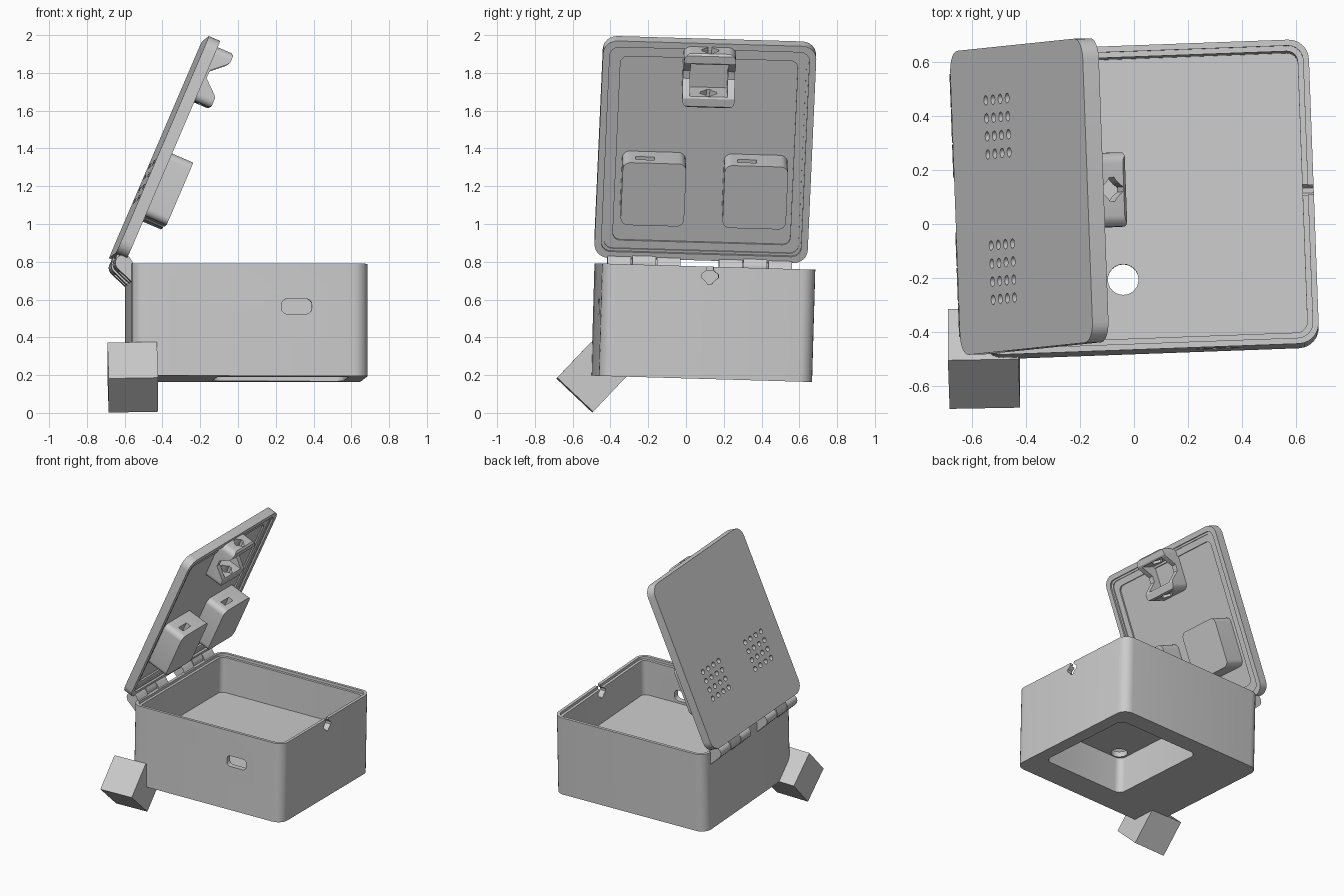
import bpy, bmesh, math
from mathutils import Matrix, Vector

if "Cube" in bpy.data.objects:
    bpy.data.objects.remove(bpy.data.objects["Cube"])

# Frames: slightly tilted box body (origin at rim centre) and opened lid
BODY = (Matrix.Translation((0.043, 0.10, 0.775)) @ Matrix.Rotation(math.radians(-1.65), 4, 'X')
        @ Matrix.Rotation(math.radians(2.1), 4, 'Z'))
A = math.radians(23.2)
a, b = math.sin(A), math.cos(A)
LID = BODY @ Matrix(((a, 0, b, -0.708), (0, -1, 0, 0), (b, 0, -a, 0.057), (0, 0, 0, 1)))
ALONG_Y = Matrix.Rotation(math.pi / 2, 4, 'X')                      # outline in x-z
ALONG_X = Matrix(((0, 0, 1, 0), (1, 0, 0, 0), (0, 1, 0, 0), (0, 0, 0, 1)))  # outline in y-z
W, D, H = 1.25, 1.13, 0.595


def add(name, bm, frame):
    bmesh.ops.recalc_face_normals(bm, faces=bm.faces)
    me = bpy.data.meshes.new(name)
    bm.to_mesh(me)
    bm.free()
    ob = bpy.data.objects.new(name, me)
    ob.matrix_world = frame
    bpy.context.collection.objects.link(ob)
    return ob


def prism(name, outlines, z0, z1, frame):
    """Extrude one or several separate outlines from z0 to z1."""
    bm = bmesh.new()
    for pts in outlines:
        lo = [bm.verts.new((x, y, z0)) for x, y in pts]
        hi = [bm.verts.new((x, y, z1)) for x, y in pts]
        bm.faces.new(lo[::-1])
        bm.faces.new(hi)
        for i in range(len(pts)):
            j = (i + 1) % len(pts)
            bm.faces.new((lo[i], lo[j], hi[j], hi[i]))
    return add(name, bm, frame)


def rrect(x0, x1, y0, y1, r, n=6):
    pts = []
    for k, (cx, cy) in enumerate(((x1 - r, y1 - r), (x0 + r, y1 - r), (x0 + r, y0 + r), (x1 - r, y0 + r))):
        for i in range(n + 1):
            t = (k + i / n) * math.pi / 2
            pts.append((cx + r * math.cos(t), cy + r * math.sin(t)))
    return pts


def rect(x0, x1, y0, y1):
    return [(x0, y0), (x1, y0), (x1, y1), (x0, y1)]


def circle(cx, cy, r, n=24):
    return [(cx + r * math.cos(2 * math.pi * i / n), cy + r * math.sin(2 * math.pi * i / n)) for i in range(n)]


def keyed(cx, cy):
    """Round hole with four small lobes."""
    pts = []
    for i in range(16):
        t = 2 * math.pi * (i + 0.5) / 16
        r = 0.046 if i % 4 in (0, 3) else 0.036
        pts.append((cx + r * math.cos(t), cy + r * math.sin(t)))
    return pts


cutters = []


def cut(ob, cutter):
    cutter.hide_render = True
    if cutter not in cutters:
        cutters.append(cutter)
    m = ob.modifiers.new("cut", 'BOOLEAN')
    m.object, m.operation, m.solver = cutter, 'DIFFERENCE', 'EXACT'


def centred(inset, r):
    return rrect(-W / 2 + inset, W / 2 - inset, -D / 2 + inset, D / 2 - inset, r)


# Box with interior, rim step, underside pocket and openings
box = prism("box_body", [centred(0, 0.075)], -H, 0, BODY)
cut(box, prism("interior", [centred(0.042, 0.04)], -0.285, 0.1, BODY))
cut(box, prism("rim_step", [centred(0.022, 0.055)], -0.02, 0.12, BODY))
cut(box, prism("pocket", [rrect(-0.165, 0.53, -0.36, 0.43, 0.05)], -0.7, -0.325, BODY))
cut(box, prism("cable_hole", [circle(-0.094, -0.295, 0.057)], -0.4, -0.2, BODY))
cut(box, prism("port", [rrect(0.167, 0.327, -0.267, -0.187, 0.03)], 0.5, 0.65, BODY @ ALONG_Y))
cut(box, prism("key_hole", [keyed(0.005, -0.05)], 0.54, 0.7, BODY @ ALONG_X))
cut(box, prism("key_slit", [rect(-0.012, 0.022, -0.04, 0.05)], 0.54, 0.7, BODY @ ALONG_X))

# Lid plate with stepped inner recess
lid = prism("lid_plate", [rrect(0, W, -D / 2, D / 2, 0.075)], 0, 0.065, LID)
for inset, r, depth in ((0.036, 0.05, 0.052), (0.05, 0.045, 0.045), (0.095, 0.04, 0.034)):
    cut(lid, prism("recess", [rrect(inset, W - inset, -D / 2 + inset, D / 2 - inset, r)], depth, 0.1 + inset, LID))

# Speaker housings, each behind a 4 x 4 grid of holes
holes = [circle(0.425 + (i - 1.5) * 0.067, side * 0.27 + (j - 1.5) * 0.067, 0.018, 16)
         for side in (-1, 1) for i in range(4) for j in range(4)]
grille = prism("grille_holes", holes, -0.05, 0.07, LID)
cut(lid, grille)
speakers = []
for side in (-1, 1):
    c = side * 0.27
    sp = prism("speaker_housing", [rrect(0.245, 0.605, c - 0.168, c + 0.168, 0.04)], 0.03, 0.19, LID)
    cut(sp, grille)
    cut(sp, prism("plug_slot", [rect(c, c + 0.1, 0.105, 0.145)], 0.54, 0.65, LID @ ALONG_X))
    speakers.append(sp)

# Latch bracket: two tall tabs joined by low rails
profile = [(0.92, 0.03), (0.92, 0.155), (0.93, 0.168), (0.975, 0.168), (0.99, 0.158), (1.055, 0.085),
           (1.1, 0.085), (1.165, 0.158), (1.18, 0.168), (1.22, 0.168), (1.23, 0.155), (1.23, 0.03)]
latch = prism("latch_bracket", [profile], -0.138, 0.138, LID @ ALONG_Y)
cut(latch, prism("latch_pocket", [rect(0.985, 1.17, -0.1, 0.1)], 0.02, 0.3, LID))
cut(latch, prism("latch_bore", [keyed(0, 0.108)], 0.85, 1.3, LID @ ALONG_X))
trim = [rrect(0.8, 1.4, -0.3, 0.3, 0.02), rrect(0.92, 1.23, -0.138, 0.138, 0.04)]
rounder = prism("latch_rounder", [trim[1]], 0.0, 0.3, LID)
cut(latch, rounder)
latch.modifiers[-1].operation = 'INTERSECT'


# Hinges: hull of the pin barrel and its anchor on the box wall or lid edge
def knuckle(name, anchor, v0, v1):
    bm = bmesh.new()
    for v in (v0, v1):
        for x, z in circle(-0.668, 0.005, 0.043, 20) + anchor:
            bm.verts.new((x, v, z))
    res = bmesh.ops.convex_hull(bm, input=bm.verts)
    loose = [e for e in bm.verts if not e.link_faces]
    bmesh.ops.delete(bm, geom=loose, context='VERTS')
    bmesh.ops.dissolve_limit(bm, angle_limit=0.01, verts=bm.verts, edges=bm.edges)
    return add(name, bm, BODY)


wall = [(-0.615, -0.105), (-0.615, 0.0)]
to_lid = LID.to_3x3()
edge = [(-0.708 + a * s + b * n, 0.057 + b * s - a * n) for s, n in ((0.02, 0.01), (0.02, 0.06))]
hinges = []
for c in (-0.3, 0.29):
    for k in (-1, 0, 1):
        m = c + k * 0.131
        hinges.append(knuckle("lid_knuckle" if k == 0 else "box_knuckle", wall if k else edge, m - 0.062, m + 0.062))
    hinges.append(prism("hinge_pin", [circle(-0.668, 0.005, 0.025)], -c - 0.19, -c + 0.19, BODY @ ALONG_Y))

# Loose cube resting on one edge at the front left corner
bm = bmesh.new()
bmesh.ops.create_cube(bm, size=0.262)
cube = add("corner_cube", bm, Matrix.Translation((-0.557, -0.499, 0.189)) @ Matrix.Rotation(math.radians(1), 4, 'Z')
           @ Matrix.Rotation(math.radians(-1), 4, 'Y') @ Matrix.Rotation(math.radians(46.5), 4, 'X'))

# Apply the cuts, drop the cutters, smooth the rounded corners
for ob in [box, lid, latch] + speakers + hinges:
    bpy.ops.object.select_all(action='DESELECT')
    ob.select_set(True)
    bpy.context.view_layer.objects.active = ob
    for m in list(ob.modifiers):
        bpy.ops.object.modifier_apply(modifier=m.name)
    bpy.ops.object.shade_smooth_by_angle(angle=math.radians(30))
for c in cutters:
    bpy.data.objects.remove(c)
